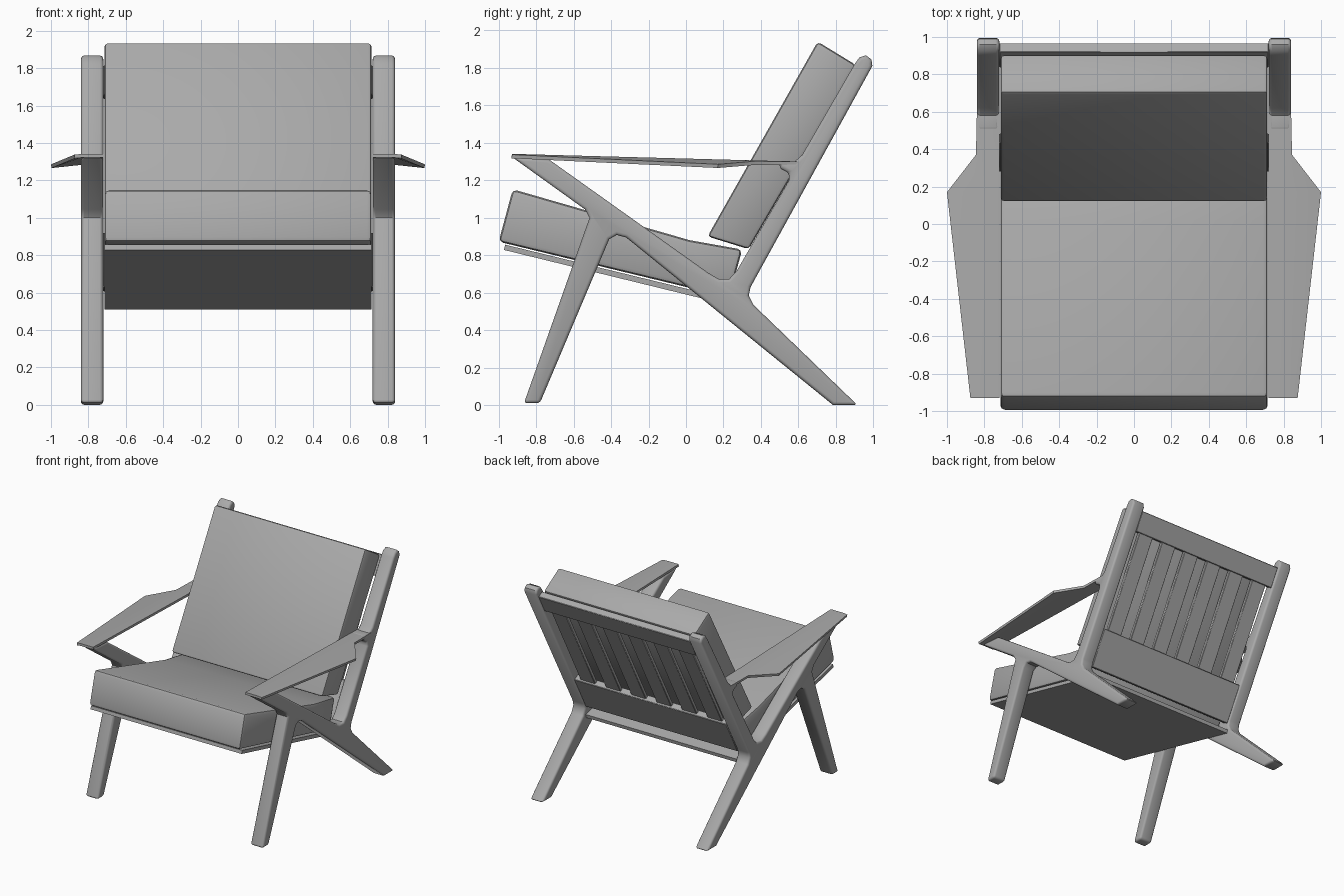
import bpy, bmesh, math
from mathutils import Vector

cube = bpy.data.objects.get("Cube")
if cube:
    bpy.data.objects.remove(cube, do_unlink=True)

grey = bpy.data.materials.new("plain_grey")
grey.use_nodes = True
grey.diffuse_color = (0.4, 0.4, 0.4, 1)
grey.node_tree.nodes["Principled BSDF"].inputs["Base Color"].default_value = (0.4, 0.4, 0.4, 1)


def finish(name, bm, bevel=0.0, segments=2, mirror=False, thickness=0.0):
    """Turn a bmesh into a finished, shaded object."""
    bmesh.ops.recalc_face_normals(bm, faces=bm.faces)
    mesh = bpy.data.meshes.new(name)
    bm.to_mesh(mesh)
    bm.free()
    mesh.materials.append(grey)
    obj = bpy.data.objects.new(name, mesh)
    bpy.context.collection.objects.link(obj)
    if thickness:
        mod = obj.modifiers.new("Solidify", "SOLIDIFY")
        mod.thickness = thickness
        mod.offset = -1
    if bevel:
        mod = obj.modifiers.new("Bevel", "BEVEL")
        mod.width = bevel
        mod.segments = segments
        mod.limit_method = 'ANGLE'
        mod.angle_limit = math.radians(60)
    if mirror:
        mod = obj.modifiers.new("Mirror", "MIRROR")
        mod.use_mirror_merge = False
    bpy.ops.object.select_all(action='DESELECT')
    obj.select_set(True)
    bpy.context.view_layer.objects.active = obj
    bpy.ops.object.convert(target='MESH')
    bpy.ops.object.shade_smooth_by_angle(angle=math.radians(40))
    return obj


def extrude(name, profile, x0, x1, **options):
    """Extrude a (y, z) profile from x0 to x1."""
    bm = bmesh.new()
    face = bm.faces.new([bm.verts.new((x0, y, z)) for y, z in profile])
    new = bmesh.ops.extrude_face_region(bm, geom=[face])["geom"]
    verts = [v for v in new if isinstance(v, bmesh.types.BMVert)]
    bmesh.ops.translate(bm, verts=verts, vec=(x1 - x0, 0, 0))
    return finish(name, bm, **options)


# Side frames: front leg, diagonal brace with rear leg, and back post
frame = [
    (-0.865, 0.01), (-0.515, 1.0), (-0.54, 1.045), (-0.93, 1.325),
    (-0.73, 1.31), (0.12, 0.705), (0.175, 0.673), (0.23, 0.673), (0.27, 0.715),
    (0.55, 1.2), (0.55, 1.24), (0.5, 1.262), (0.5, 1.305), (0.58, 1.3), (0.62, 1.335),
    (0.9, 1.82), (0.925, 1.855), (0.96, 1.867), (0.99, 1.845), (0.995, 1.81),
    (0.345, 0.63), (0.335, 0.585), (0.36, 0.535),
    (0.915, 0.0), (0.785, 0.0), (-0.32, 0.895), (-0.37, 0.908), (-0.41, 0.885),
    (-0.78, 0.01),
]
extrude("side_frames", frame, 0.72, 0.84, bevel=0.018, segments=3, mirror=True)

# Armrests: thin boards that widen and droop outwards
bm = bmesh.new()
rows = []
for y, mid, outer, drop in [(-0.93, 0.84, 0.875, 0.004), (0.17, 0.86, 1.0, 0.026),
                            (0.37, 0.81, 0.845, 0.004), (0.6, 0.8, 0.84, 0.0)]:
    z = 1.341 - 0.027 * (y + 0.93)
    rows.append([bm.verts.new(p) for p in ((0.72, y, z), (mid, y, z), (outer, y, z - drop))])
for a, b in zip(rows, rows[1:]):
    for i in range(2):
        bm.faces.new((a[i], a[i + 1], b[i + 1], b[i]))
finish("armrests", bm, thickness=0.02, mirror=True)

# Seat cushion and the board below it
W = 0.715
extrude("seat_cushion", [(-1.0, 0.872), (-0.925, 1.152), (0.02, 0.88), (0.3, 0.83), (0.23, 0.575)],
        -W, W, bevel=0.025)
extrude("seat_board", [(-0.972, 0.828), (-0.965, 0.856), (0.335, 0.54), (0.328, 0.51)], -W, W)

# Back cushion
extrude("back_cushion", [(0.115, 0.9), (0.703, 1.94), (0.908, 1.815), (0.335, 0.832)],
        -W, W, bevel=0.02)

# Back rails and slats, laid along the slope of the back posts
base = Vector((0.335, 0.6))
along = Vector((0.476, 0.88))
behind = Vector((0.88, -0.476))


def back_board(name, s0, s1, d0, d1, x0, x1):
    profile = [base + along * s + behind * d for s, d in ((s0, d0), (s1, d0), (s1, d1), (s0, d1))]
    extrude(name, profile, x0, x1, bevel=0.004, segments=1)


back_board("top_rail", 1.17, 1.345, -0.065, -0.008, -0.72, 0.72)
back_board("bottom_rail", 0.0, 0.33, -0.065, -0.008, -0.72, 0.72)
for i in range(6):
    x = (i - 2.5) * 0.24
    back_board(f"back_slat_{i + 1}", 0.3, 1.2, -0.055, -0.025, x - 0.07, x + 0.07)
